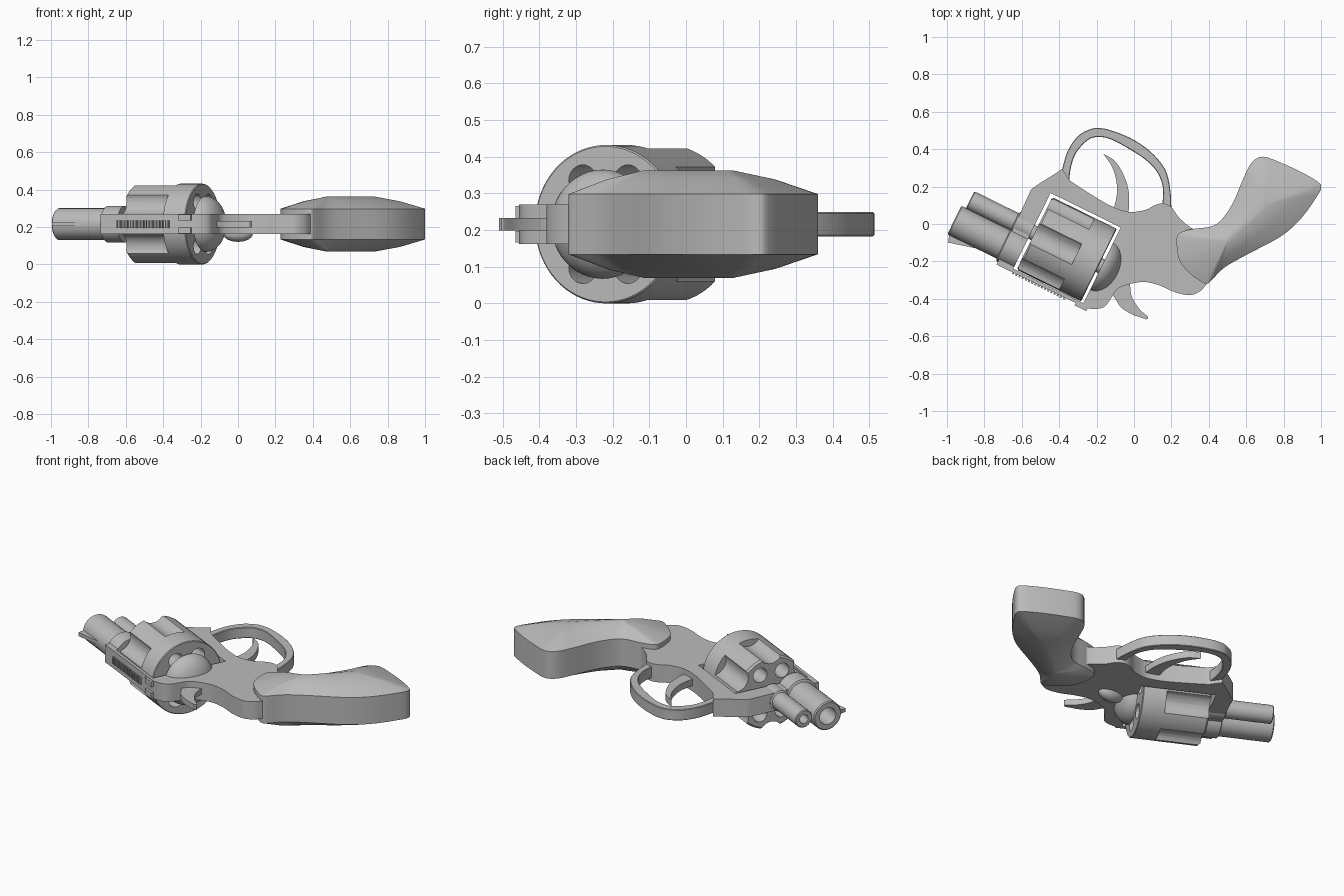
import bpy, bmesh, math
from mathutils import Matrix, Vector

if "Cube" in bpy.data.objects:
    bpy.data.objects.remove(bpy.data.objects["Cube"])

MID = 0.216
# Barrel frame: local x runs along the bore, local y towards the trigger
BORE = Matrix.Translation((-0.36, -0.135, MID)) @ Matrix.Rotation(math.radians(-26.2), 4, 'Z')
FLAT = Matrix.Translation((0, 0, MID))

steel = bpy.data.materials.new("grey_steel")
steel.use_nodes = True
steel.diffuse_color = (0.5, 0.5, 0.5, 1)
steel.node_tree.nodes["Principled BSDF"].inputs["Base Color"].default_value = (0.5, 0.5, 0.5, 1)


def finish(name, bm, matrix, smooth=True):
    bmesh.ops.recalc_face_normals(bm, faces=bm.faces)
    me = bpy.data.meshes.new(name)
    bm.to_mesh(me)
    bm.free()
    me.materials.append(steel)
    ob = bpy.data.objects.new(name, me)
    bpy.context.scene.collection.objects.link(ob)
    ob.matrix_world = matrix
    if smooth:
        shade(ob)
    return ob


def shade(ob):
    bpy.ops.object.select_all(action='DESELECT')
    ob.select_set(True)
    bpy.context.view_layer.objects.active = ob
    bpy.ops.object.shade_smooth_by_angle(angle=math.radians(30))


def apply_mods(ob, cutter=None):
    if cutter:
        m = ob.modifiers.new("cut", 'BOOLEAN')
        m.operation, m.object, m.solver = 'DIFFERENCE', cutter, 'EXACT'
    bpy.context.view_layer.update()
    dg = bpy.context.evaluated_depsgraph_get()
    me = bpy.data.meshes.new_from_object(ob.evaluated_get(dg))
    ob.modifiers.clear()
    ob.data = me
    if cutter:
        bpy.data.objects.remove(cutter)
    shade(ob)


def spline(pts, closed=False, n=4):
    """Smooth curve through a few 2D points."""
    p = [Vector(q) for q in pts]
    p = [p[-1]] + p + p[:2] if closed else [p[0]] + p + [p[-1]]
    out = []
    for a, b, c, d in zip(p, p[1:], p[2:], p[3:]):
        for i in range(n):
            t = i / n
            out.append(0.5 * (2 * b + (c - a) * t + (2 * a - 5 * b + 4 * c - d) * t * t
                              + (3 * b - a - 3 * c + d) * t ** 3))
    return out if closed else out + [p[-1]]


def plate(name, outline, thick, matrix=FLAT, smooth=True):
    bm = bmesh.new()
    f = bm.faces.new([bm.verts.new((x, y, -thick / 2)) for x, y in outline])
    r = bmesh.ops.extrude_face_region(bm, geom=[f])
    bmesh.ops.translate(bm, vec=(0, 0, thick),
                        verts=[v for v in r["geom"] if isinstance(v, bmesh.types.BMVert)])
    return finish(name, bm, matrix, smooth)


def lathe(name, profile, y=0.0, steps=48):
    """Spin an (x, radius) profile round the bore direction at offset y."""
    bm = bmesh.new()
    vs = [bm.verts.new((x, r, 0)) for x, r in profile]
    es = [bm.edges.new(e) for e in zip(vs, vs[1:])]
    bmesh.ops.spin(bm, geom=vs + es, cent=(0, 0, 0), axis=(1, 0, 0),
                   angle=2 * math.pi, steps=steps, use_merge=True)
    bmesh.ops.remove_doubles(bm, verts=bm.verts, dist=1e-5)
    bmesh.ops.translate(bm, vec=(0, y, 0), verts=bm.verts)
    return finish(name, bm, BORE)


def box(bm, lo, hi):
    size = [b - a for a, b in zip(lo, hi)]
    mid = [(a + b) / 2 for a, b in zip(lo, hi)]
    bmesh.ops.create_cube(bm, size=1, matrix=Matrix.Translation(mid) @ Matrix.Diagonal((*size, 1)))


def rod(bm, x0, x1, y, z, r):
    m = Matrix.Translation(((x0 + x1) / 2, y, z)) @ Matrix.Rotation(math.pi / 2, 4, 'Y')
    bmesh.ops.create_cone(bm, cap_ends=True, segments=32, radius1=r, radius2=r, depth=x1 - x0, matrix=m)


# Frame with a window for the cylinder
under = spline([(-0.55, 0.185), (-0.50, 0.22), (-0.42, 0.27), (-0.385, 0.295)])
belly = spline([(-0.34, 0.23), (-0.24, 0.165), (-0.13, 0.10), (-0.03, 0.065), (0.06, 0.075), (0.11, 0.10),
                (0.155, 0.11), (0.20, 0.09), (0.245, 0.03), (0.325, -0.03), (0.41, -0.02), (0.5, -0.06)])
back = spline([(0.42, -0.27), (0.385, -0.325), (0.353, -0.36), (0.30, -0.38), (0.22, -0.365), (0.14, -0.33),
               (0.06, -0.31), (-0.02, -0.32), (-0.085, -0.345), (-0.115, -0.385), (-0.155, -0.44), (-0.20, -0.455)])
frame = plate("frame", under + belly + back + [Vector((-0.25, -0.452)), Vector((-0.735, -0.217))], 0.107)
bm = bmesh.new()
box(bm, (-0.21, -0.219, -0.2), (0.208, 0.232, 0.2))
apply_mods(frame, finish("window_cutter", bm, BORE, False))

# Trigger guard
outer = spline([(-0.385, 0.29), (-0.355, 0.39), (-0.30, 0.47), (-0.235, 0.507), (-0.19, 0.513), (-0.13, 0.503),
                (-0.02, 0.46), (0.085, 0.39), (0.165, 0.295), (0.193, 0.19), (0.20, 0.08)])
inner = spline([(0.15, 0.09), (0.155, 0.19), (0.125, 0.275), (0.06, 0.345), (-0.05, 0.415), (-0.13, 0.455),
                (-0.19, 0.465), (-0.245, 0.45), (-0.31, 0.38), (-0.34, 0.29), (-0.345, 0.22)])
guard = plate("trigger_guard", outer + inner, 0.066)
bev = guard.modifiers.new("bevel", 'BEVEL')
bev.width, bev.segments, bev.limit_method, bev.angle_limit = 0.012, 1, 'ANGLE', math.radians(50)
apply_mods(guard)

# Trigger and hammer
plate("trigger", spline([(-0.165, 0.375), (-0.10, 0.335), (-0.05, 0.25), (-0.027, 0.16), (-0.03, 0.04)])
      + spline([(-0.11, 0.07), (-0.09, 0.18), (-0.11, 0.29), (-0.16, 0.37)]), 0.04)
plate("hammer", spline([(-0.02, -0.29), (-0.015, -0.38), (0.03, -0.455), (0.075, -0.497), (0.065, -0.51)])
      + spline([(0.0, -0.488), (-0.065, -0.45), (-0.10, -0.40), (-0.13, -0.36)]), 0.034)

# Grip: flat-sided rim rising to a central ridge on both faces
rim = spline([(0.23, -0.065), (0.26, -0.04), (0.325, -0.025), (0.405, -0.015), (0.46, 0.015), (0.525, 0.105),
              (0.583, 0.24), (0.63, 0.33), (0.69, 0.36), (0.78, 0.33), (0.89, 0.28), (0.985, 0.225),
              (1.0, 0.195), (0.98, 0.15), (0.89, 0.025), (0.78, -0.07), (0.62, -0.155), (0.487, -0.23),
              (0.42, -0.295), (0.39, -0.32), (0.353, -0.305), (0.29, -0.257), (0.245, -0.20), (0.23, -0.135)],
             closed=True, n=3)
ra, rb = Vector((0.50, -0.09)), Vector((0.70, 0.10))


def toward_ridge(p, k):
    t = max(0, min(1, (p - ra).dot(rb - ra) / (rb - ra).length_squared))
    return (ra + (rb - ra) * t).lerp(p, k)


bm = bmesh.new()
layers = [(0.1, -0.147), (0.55, -0.122), (1, -0.082), (1, 0.082), (0.55, 0.122), (0.1, 0.147)]
rings = [[bm.verts.new((*toward_ridge(p, k), z)) for p in rim] for k, z in layers]
for a, b in zip(rings, rings[1:]):
    for i in range(len(rim)):
        j = (i + 1) % len(rim)
        bm.faces.new((a[i], a[j], b[j], b[i]))
bm.faces.new(rings[0])
bm.faces.new(rings[-1])
finish("grip", bm, FLAT)

# Cylinder with six chambers and six flutes
drum = lathe("cylinder", [(-0.192, 0), (-0.192, 0.206), (-0.182, 0.216), (0.188, 0.216), (0.192, 0.212), (0.192, 0)],
             steps=72)
bm = bmesh.new()
for i in range(6):
    a = i * math.pi / 3
    rod(bm, -0.3, 0.3, 0.137 * math.cos(a), 0.137 * math.sin(a), 0.043)
    a += math.pi / 6
    rod(bm, -0.3, 0.06, 0.25 * math.cos(a), 0.25 * math.sin(a), 0.075)
apply_mods(drum, finish("chamber_cutter", bm, BORE, False))
lathe("cylinder_pin", [(-0.22, 0), (-0.22, 0.04), (0.22, 0.04), (0.22, 0)])

# Rounded recoil shield behind the cylinder
dome = [(0.208 + 0.1 * math.sin(t * math.pi / 24), 0.149 * math.cos(t * math.pi / 24)) for t in range(12)]
lathe("recoil_shield", [(0.208, 0)] + dome + [(0.308, 0)])

# Barrel and ejector tube, each with a thicker root collar
lathe("barrel", [(-0.21, 0), (-0.21, 0.098), (-0.31, 0.098), (-0.315, 0.085), (-0.602, 0.085), (-0.608, 0.079),
                 (-0.608, 0.05), (-0.3, 0.05), (-0.3, 0)], y=-0.125)
lathe("ejector_tube", [(-0.21, 0), (-0.21, 0.062), (-0.31, 0.062), (-0.315, 0.052), (-0.575, 0.052),
                       (-0.58, 0.047), (-0.58, 0.026), (-0.4, 0.026), (-0.4, 0)], y=0.008)

# Front sight, strap ribs and rear sight
plate("front_sight", [(-0.60, -0.20), (-0.585, -0.248), (-0.40, -0.20)], 0.022, BORE, False)
bm = bmesh.new()
for i in range(17):
    x = -0.205 + i * 0.019
    box(bm, (x, -0.247, -0.02), (x + 0.01, -0.236, 0.02))
finish("strap_ribs", bm, BORE, False)
bm = bmesh.new()
for s in (-1, 1):
    z = sorted((s * 0.018, s * 0.05))
    box(bm, (0.17, -0.25, z[0]), (0.24, -0.225, z[1]))
finish("rear_sight", bm, BORE, False)

# Thumb latch on the underside
bm = bmesh.new()
bmesh.ops.create_uvsphere(bm, u_segments=24, v_segments=12, radius=1,
                          matrix=Matrix.Translation((0, -0.2, -0.05)) @ Matrix.Diagonal((0.08, 0.045, 0.045, 1)))
finish("thumb_latch", bm, FLAT)
